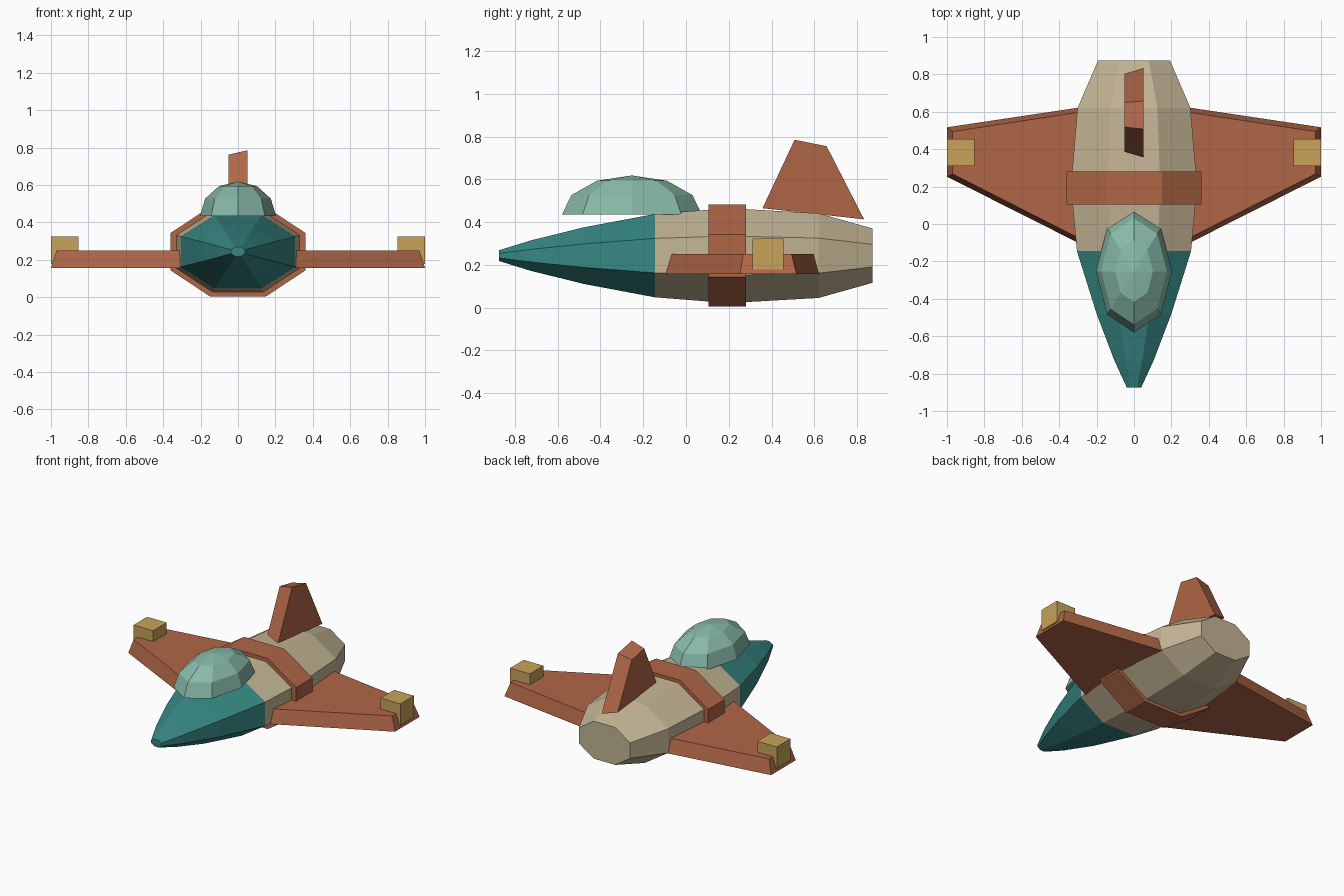
import bpy, bmesh, math

if "Cube" in bpy.data.objects:
    bpy.data.objects.remove(bpy.data.objects["Cube"])


def material(name, rgb):
    lin = [((c / 255 + 0.055) / 1.055) ** 2.4 for c in rgb]
    m = bpy.data.materials.new(name)
    m.diffuse_color = (*lin, 1)
    m.use_nodes = True
    m.node_tree.nodes["Principled BSDF"].inputs["Base Color"].default_value = m.diffuse_color
    return m


tan = material("tan_hull", (196, 181, 149))
teal = material("teal_nose", (54, 136, 132))
rust = material("rust_trim", (176, 102, 71))
glass = material("pale_green_glass", (136, 186, 168))
gold = material("gold_pods", (200, 163, 91))


def loft(name, rings, mat):
    """Join rings of equal point count into a closed, flat-shaded solid."""
    bm = bmesh.new()
    loops = [[bm.verts.new(p) for p in ring] for ring in rings]
    n = len(loops[0])
    for a, b in zip(loops, loops[1:]):
        for i in range(n):
            j = (i + 1) % n
            bm.faces.new((a[i], a[j], b[j], b[i]))
    bm.faces.new(loops[0])
    bm.faces.new(loops[-1])
    bmesh.ops.recalc_face_normals(bm, faces=bm.faces)
    mesh = bpy.data.meshes.new(name)
    bm.to_mesh(mesh)
    bm.free()
    mesh.materials.append(mat)
    ob = bpy.data.objects.new(name, mesh)
    bpy.context.collection.objects.link(ob)
    return ob


def octagon(y, half_w, half_h, zc=0.243):
    """Flat-topped octagon across the hull at y."""
    k = math.cos(math.pi / 8)
    angles = [math.pi / 8 + i * math.pi / 4 for i in range(8)]
    return [(half_w / k * math.cos(a), y, zc + half_h / k * math.sin(a)) for a in angles]


def mirror(ob):
    ob.modifiers.new("mirror", "MIRROR").use_axis[0] = True


# Hull: teal nose, tan body and a raised band
loft("nose", [octagon(*s) for s in ((-0.875, 0.038, 0.025), (-0.73, 0.105, 0.07),
     (-0.48, 0.2, 0.132), (-0.145, 0.305, 0.195))], teal)
loft("body", [octagon(*s) for s in ((-0.145, 0.305, 0.195), (0.2, 0.338, 0.222),
     (0.62, 0.302, 0.198), (0.873, 0.193, 0.127))], tan)
loft("hull_band", [octagon(y, 0.362, 0.239) for y in (0.105, 0.28)], rust)

# Swept wings, bevelled inward towards the top
wing_low = [(0.25, -0.125), (1.0, 0.253), (1.0, 0.517), (0.25, 0.629)]
wing_top = [(0.25, -0.098), (0.97, 0.268), (0.97, 0.494), (0.25, 0.604)]
mirror(loft("wings", [[(x, y, 0.157) for x, y in wing_low],
                      [(x, y, 0.25) for x, y in wing_top]], rust))

# Wingtip pods
mirror(loft("wingtip_pods", [[(x, y, z) for x, y in
       ((0.853, 0.31), (1.0, 0.31), (1.0, 0.455), (0.853, 0.455))]
       for z in (0.178, 0.324)], gold))

# Tail fin, with its left face slightly smaller than its right
fin = [(0.358, 0.465), (0.508, 0.785), (0.658, 0.755), (0.833, 0.413)]
cy, cz, s = 0.593, 0.6, 0.875
loft("tail_fin", [[(0.05, y, z) for y, z in fin],
                  [(-0.05, cy + (y - cy) * s, cz + (z - cz) * s) for y, z in fin]], rust)

# Faceted canopy: half an ellipsoid with an apex cap
canopy_rings = []
for lat in (0, 30, 60, 89.9):
    r, h = math.cos(math.radians(lat)), math.sin(math.radians(lat))
    canopy_rings.append([(0.203 * r * math.cos(i * math.pi / 4),
                          -0.253 + 0.327 * r * math.sin(i * math.pi / 4),
                          0.435 + 0.183 * h) for i in range(8)])
loft("canopy", canopy_rings, glass)
